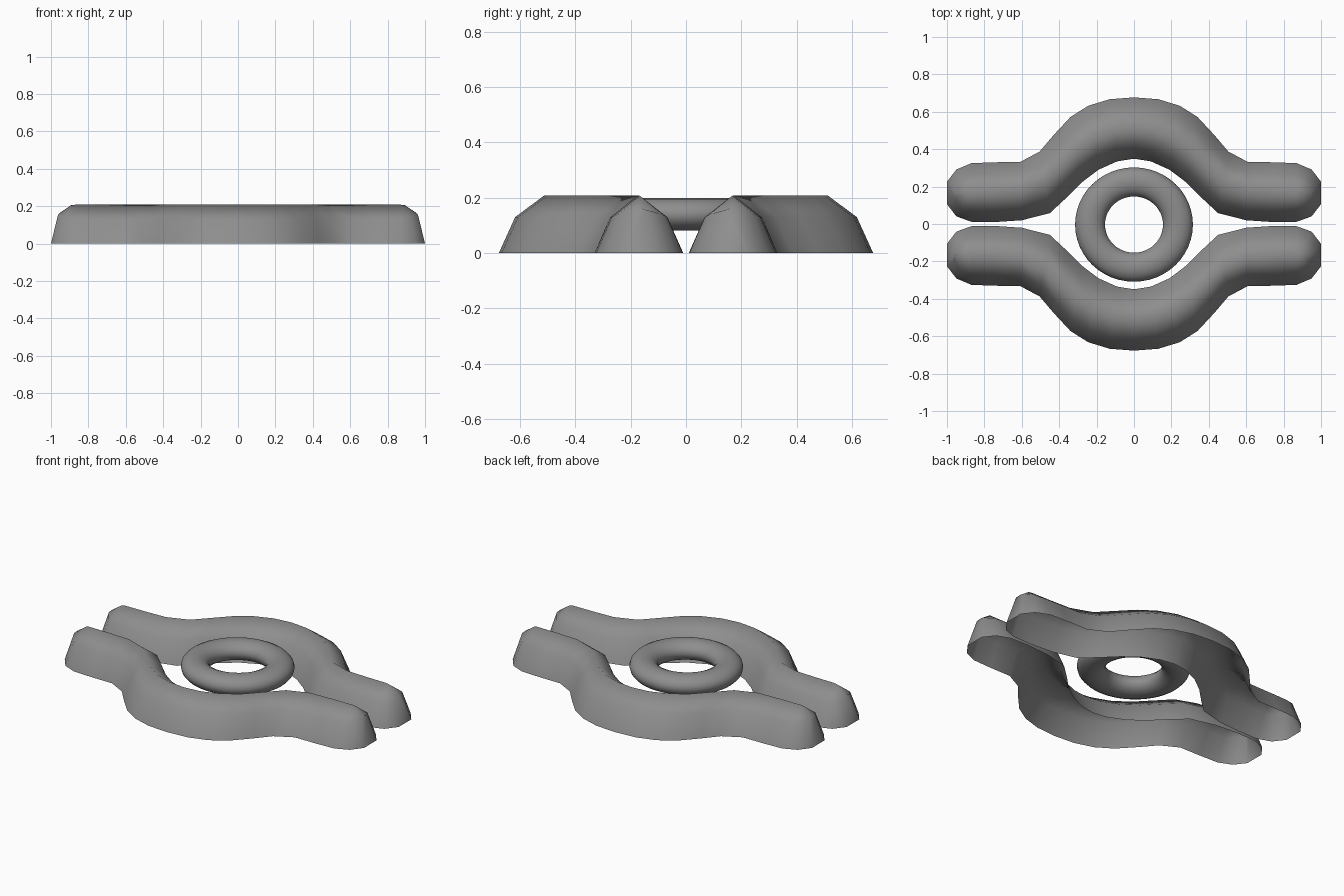
import bpy, bmesh
from mathutils import Vector

if "Cube" in bpy.data.objects:
    bpy.data.objects.remove(bpy.data.objects["Cube"])

# Foot of the bar on its outer and inner side, from the middle to the arm
outer = [(0, .677), (.13, .667), (.245, .632), (.34, .572), (.43, .475),
         (.505, .387), (.61, .331), (.75, .33), (.87, .325)]
inner = [(0, .349), (.09, .335), (.19, .290), (.28, .222), (.365, .137),
         (.45, .058), (.60, .02), (.75, .01), (.87, .012)]

# Ridged cross-section: (fraction from inner to outer foot, height)
section = [(0, 0), (.18, .13), (.5, .208), (.82, .13), (1, 0)]

grey = bpy.data.materials.new("dark_grey")
grey.diffuse_color = (.27, .27, .27, 1)
grey.use_nodes = True
grey.node_tree.nodes["Principled BSDF"].inputs["Base Color"].default_value = grey.diffuse_color


def end_rings(s):
    """Two shrinking rings that round off the tip on side s (-1 or 1)."""
    y = .166
    shapes = [([.95, .925, .892, .925, .95], [.125, .08, 0], [0, .14, .206]),
              ([1.0, .962, .955, .962, 1.0], [.06, .025, 0], [0, .155, .163])]
    rings = []
    for xs, w, z in shapes:
        offs = [-w[0], -w[1], 0, w[1], w[0]]
        zs = [z[0], z[1], z[2], z[1], z[0]]
        rings.append([(s * x, y + o, h) for x, o, h in zip(xs, offs, zs)])
    return rings


def make_bar(name, side):
    def ring(i, s):
        a, b = Vector(inner[i]), Vector(outer[i])
        pts = [(a.lerp(b, t), z) for t, z in section]
        return [(s * p.x, p.y, z) for p, z in pts]

    n = len(outer)
    rings = end_rings(-1)[::-1] + [ring(i, -1) for i in range(n - 1, 0, -1)]
    rings += [ring(i, 1) for i in range(n)] + end_rings(1)
    bm = bmesh.new()
    vs = [[bm.verts.new((x, y * side, z)) for x, y, z in r] for r in rings]
    for r0, r1 in zip(vs, vs[1:]):
        for j in range(4):
            bm.faces.new((r0[j], r1[j], r1[j + 1], r0[j + 1]))
    bm.faces.new(vs[0])
    bm.faces.new(vs[-1])
    bmesh.ops.recalc_face_normals(bm, faces=bm.faces)
    top = max(bm.faces, key=lambda f: f.calc_center_median().z)
    if top.normal.z < 0:
        bmesh.ops.reverse_faces(bm, faces=bm.faces)
    me = bpy.data.meshes.new(name)
    bm.to_mesh(me)
    bm.free()
    me.shade_smooth()
    me.materials.append(grey)
    ob = bpy.data.objects.new(name, me)
    bpy.context.collection.objects.link(ob)


# Two mirrored hollow bars, open underneath
make_bar("back_bar", 1)
make_bar("front_bar", -1)

# Flattened ring floating in the middle
bpy.ops.mesh.primitive_torus_add(major_radius=.235, minor_radius=.08,
                                 major_segments=48, minor_segments=16,
                                 location=(0, -.003, .14))
ring_ob = bpy.context.object
ring_ob.name = "centre_ring"
ring_ob.scale = (1, .97, .74)
ring_ob.data.materials.append(grey)
bpy.ops.object.shade_smooth()
